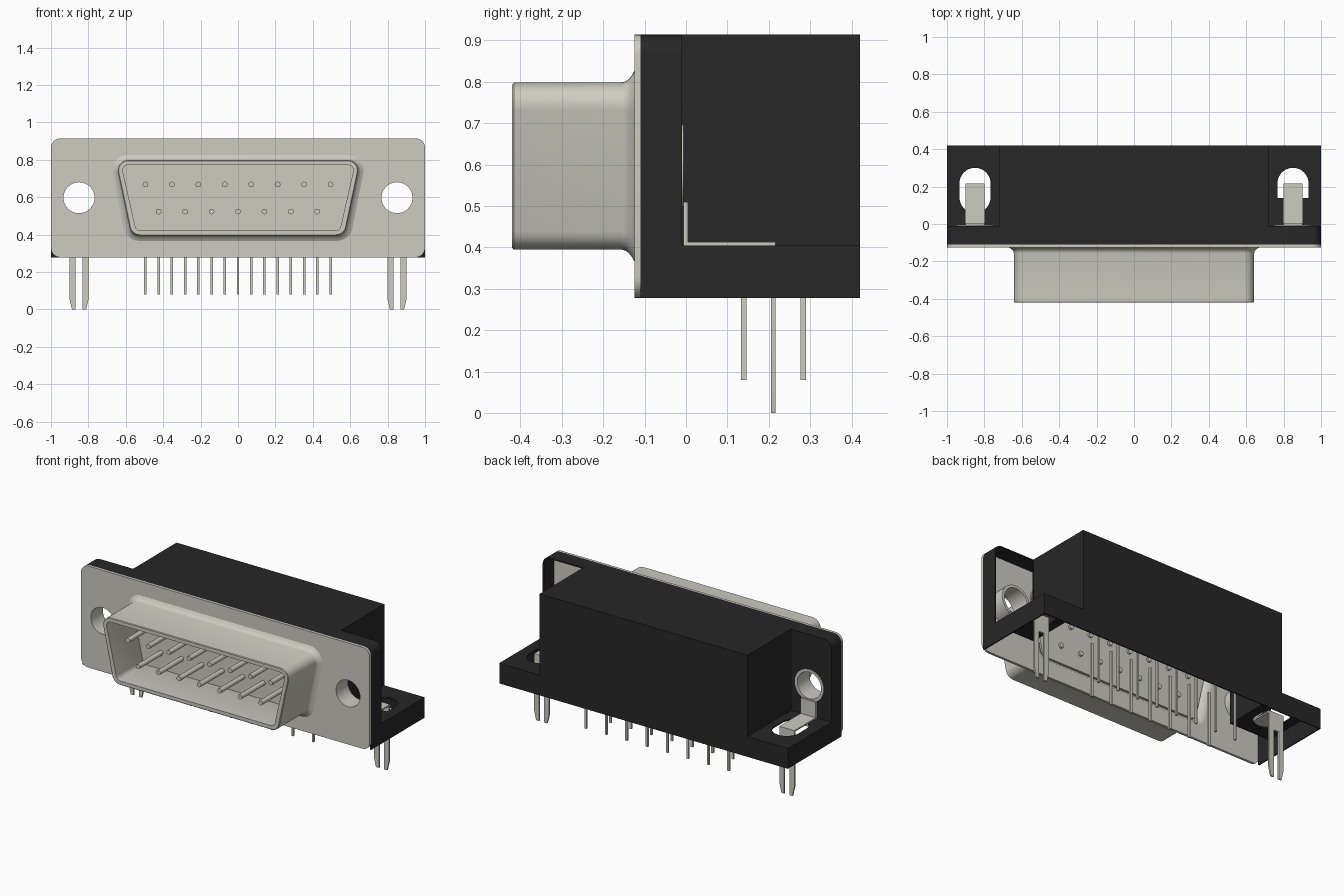
import bpy, bmesh, math
from mathutils import Vector

if "Cube" in bpy.data.objects:
    bpy.data.objects.remove(bpy.data.objects["Cube"], do_unlink=True)


def material(name, rgb):
    m = bpy.data.materials.new(name)
    m.use_nodes = True
    m.diffuse_color = (*rgb, 1)
    b = m.node_tree.nodes["Principled BSDF"]
    b.inputs["Base Color"].default_value = (*rgb, 1)
    b.inputs["Roughness"].default_value = 0.6
    return m


METAL = material("warm grey metal", (0.61, 0.60, 0.53))
BLACK = material("black plastic", (0.020, 0.020, 0.020))


def to_object(name, bm, mat):
    bmesh.ops.recalc_face_normals(bm, faces=bm.faces[:])
    me = bpy.data.meshes.new(name)
    bm.to_mesh(me)
    bm.free()
    me.materials.append(mat)
    ob = bpy.data.objects.new(name, me)
    bpy.context.collection.objects.link(ob)
    return ob


def prism(name, pts, axis, lo, hi, mat=BLACK):
    """Extrude a 2D outline along y (outline in x,z) or z (outline in x,y)."""
    bm = bmesh.new()
    place = (lambda p: (p[0], lo, p[1])) if axis == "y" else (lambda p: (p[0], p[1], lo))
    face = bm.faces.new([bm.verts.new(place(p)) for p in pts])
    ext = bmesh.ops.extrude_face_region(bm, geom=[face])["geom"]
    step = Vector((0, hi - lo, 0)) if axis == "y" else Vector((0, 0, hi - lo))
    bmesh.ops.translate(bm, vec=step, verts=[v for v in ext if isinstance(v, bmesh.types.BMVert)])
    return to_object(name, bm, mat)


def rect(x0, x1, y0, y1):
    return [(x0, y0), (x1, y0), (x1, y1), (x0, y1)]


def box(name, x0, x1, y0, y1, z0, z1, mat=BLACK):
    return prism(name, rect(x0, x1, y0, y1), "z", z0, z1, mat)


def circle(cx, cy, r, n=32):
    return [(cx + r * math.cos(2 * math.pi * i / n), cy + r * math.sin(2 * math.pi * i / n)) for i in range(n)]


def rounded(pts, radii, n=8):
    """Round the corners of an outline with arcs tangent to both edges."""
    out = []
    for i, (p, r) in enumerate(zip(pts, radii)):
        p = Vector(p)
        a = (Vector(pts[i - 1]) - p).normalized()
        b = (Vector(pts[(i + 1) % len(pts)]) - p).normalized()
        if r <= 0:
            out.append(tuple(p))
            continue
        half = a.angle(b) / 2
        c = p + (a + b).normalized() * (r / math.sin(half))
        s = p + a * (r / math.tan(half)) - c
        e = p + b * (r / math.tan(half)) - c
        total = math.pi - 2 * half
        for k in range(n + 1):
            t = k / n
            d = (s * math.sin((1 - t) * total) + e * math.sin(t * total)) / math.sin(total)
            out.append(tuple(c + d))
    return out


def combine(ob, tool, op):
    """Apply a boolean and discard the tool."""
    tool.hide_render = True
    mod = ob.modifiers.new("bool", "BOOLEAN")
    mod.operation, mod.solver, mod.object = op, "EXACT", tool
    bpy.context.view_layer.objects.active = ob
    bpy.ops.object.modifier_apply(modifier=mod.name)
    bpy.data.objects.remove(tool, do_unlink=True)


def join(name, obs):
    bpy.ops.object.select_all(action="DESELECT")
    for o in obs:
        o.select_set(True)
    bpy.context.view_layer.objects.active = obs[0]
    bpy.ops.object.join()
    obs[0].name = name
    return obs[0]


HX, HZ, HR = 0.85, 0.597, 0.083  # screw hole centre and radius
BOTTOM, TOP, WALL = 0.278, 0.914, 0.008

# Housing: upright flange, foot and main block
outline = rect(-1, 1, BOTTOM, TOP)
body = prism("housing", rounded(outline, [0, 0, 0.05, 0.05]), "y", -0.11, -0.01)
combine(body, box("foot", -1, 1, -0.11, 0.42, BOTTOM, 0.405), "UNION")
combine(body, box("block", -0.72, 0.72, -0.11, 0.42, BOTTOM, TOP), "UNION")

# Thin walled: open at the underside and behind the face plate
inner = rounded(rect(-1 + WALL, 1 - WALL, 0.2, TOP - WALL), [0, 0, 0.043, 0.043])
cavity = prism("cavity", inner, "y", -0.2, -0.01 - WALL)
combine(cavity, box("foot_cavity", -1 + WALL, 1 - WALL, -0.2, 0.42 - WALL, 0.2, 0.405 - WALL), "UNION")
combine(cavity, box("block_cavity", -0.72 + WALL, 0.72 - WALL, -0.2, 0.42 - WALL, 0.2, TOP - WALL), "UNION")
combine(body, cavity, "DIFFERENCE")

# Slots in the foot
for s, y0, r0 in ((-1, 0.06, HR - 0.001), (1, 0.14, 0)):
    pts = rect(s * HX - HR, s * HX + HR, y0, 0.30)
    slot = rounded(pts, [r0, r0, HR - 0.001, HR - 0.001])
    combine(body, prism("slot", slot, "z", 0.2, 0.5), "DIFFERENCE")

# Flange openings: round on one side, a full window on the other
combine(body, prism("round_hole", circle(-HX, HZ, 0.099), "y", -0.2, 0.05), "DIFFERENCE")
window = rounded(rect(0.7215, 1 - WALL, 0.407, TOP - WALL), [0, 0, 0.043, 0])
combine(body, prism("window", window, "y", -0.1, 0.05), "DIFFERENCE")


# Metal face plate with screw holes and a connector opening
def trapezoid(o):
    pts = [(-0.57 - o, 0.395 - o), (0.57 + o, 0.395 - o), (0.655 + o * 1.2, 0.798 + o), (-0.655 - o * 1.2, 0.798 + o)]
    return rounded(pts, [max(0.055 + o, 0.02)] * 4)


plate = prism("face_plate", rounded(outline, [0.05] * 4), "y", -0.125, -0.11, METAL)
for s in (-1, 1):
    combine(plate, prism("hole", circle(s * HX, HZ, HR), "y", -0.2, 0), "DIFFERENCE")
combine(plate, prism("opening", trapezoid(0.028), "y", -0.2, 0), "DIFFERENCE")

# Shell around the contacts, flared where it meets the plate
rings = [(-0.125, 0.0285), (-0.131, 0.018), (-0.138, 0.009), (-0.146, 0.003), (-0.157, 0),
         (-0.416, 0), (-0.42, -0.004), (-0.42, -0.026), (-0.16, -0.026),
         (-0.142, -0.02), (-0.127, -0.008), (-0.11, 0.018), (-0.11, 0.0285)]
bm = bmesh.new()
loops = [[bm.verts.new((x, y, z)) for x, z in trapezoid(o)] for y, o in rings]
for a, b in zip(loops, loops[1:] + loops[:1]):
    for i in range(len(a)):
        j = (i + 1) % len(a)
        bm.faces.new((a[i], a[j], b[j], b[i]))
shell = to_object("connector_shell", bm, METAL)
insert = prism("contact_base", trapezoid(-0.018), "y", -0.155, -0.128, METAL)

# Contacts: two staggered rows in front, tails below
front, tails = [], []
for i in range(15):
    x = (i - 7) * 0.0707
    z, y = (0.668, 0.283) if i % 2 == 0 else (0.523, 0.14)
    front.append(prism("pin", circle(x, z, 0.015, 16), "y", -0.385, -0.115, METAL))
    tails.append(box("tail", x - 0.0065, x + 0.0065, y - 0.0065, y + 0.0065, 0.08, 0.42, METAL))
join("contact_pins", front)
join("solder_tails", tails)

# Screw bushings and board clips on both sides
for s, side in ((-1, "right"), (1, "left")):
    tube = prism(side + "_bushing", circle(s * HX, HZ, 0.1), "y", -0.112, -0.006, METAL)
    combine(tube, prism("bore", circle(s * HX, HZ, HR), "y", -0.2, 0.1), "DIFFERENCE")
    c = s * HX
    parts = [box("upright", c - 0.052, c + 0.052, -0.006, 0.005, 0.405, 0.51, METAL),
             box("tab", c - 0.052, c + 0.052, -0.006, 0.216, 0.404, 0.413, METAL),
             box("bridge", c - 0.052, c + 0.052, 0.206, 0.216, 0.30, 0.41, METAL)]
    for k in (-1, 1):
        prong = [(0.018, 0.31), (0.052, 0.31), (0.052, 0.06), (0.038, 0), (0.018, 0)]
        parts.append(prism("prong", [(c + k * x, z) for x, z in prong], "y", 0.206, 0.216, METAL))
    join(side + "_board_clip", parts)

# Smooth the rounded surfaces, keep edges sharp
bpy.ops.object.select_all(action="DESELECT")
for ob in bpy.context.scene.objects:
    if ob.type == "MESH":
        ob.select_set(True)
        bpy.context.view_layer.objects.active = ob
bpy.ops.object.shade_smooth_by_angle(angle=math.radians(32))
